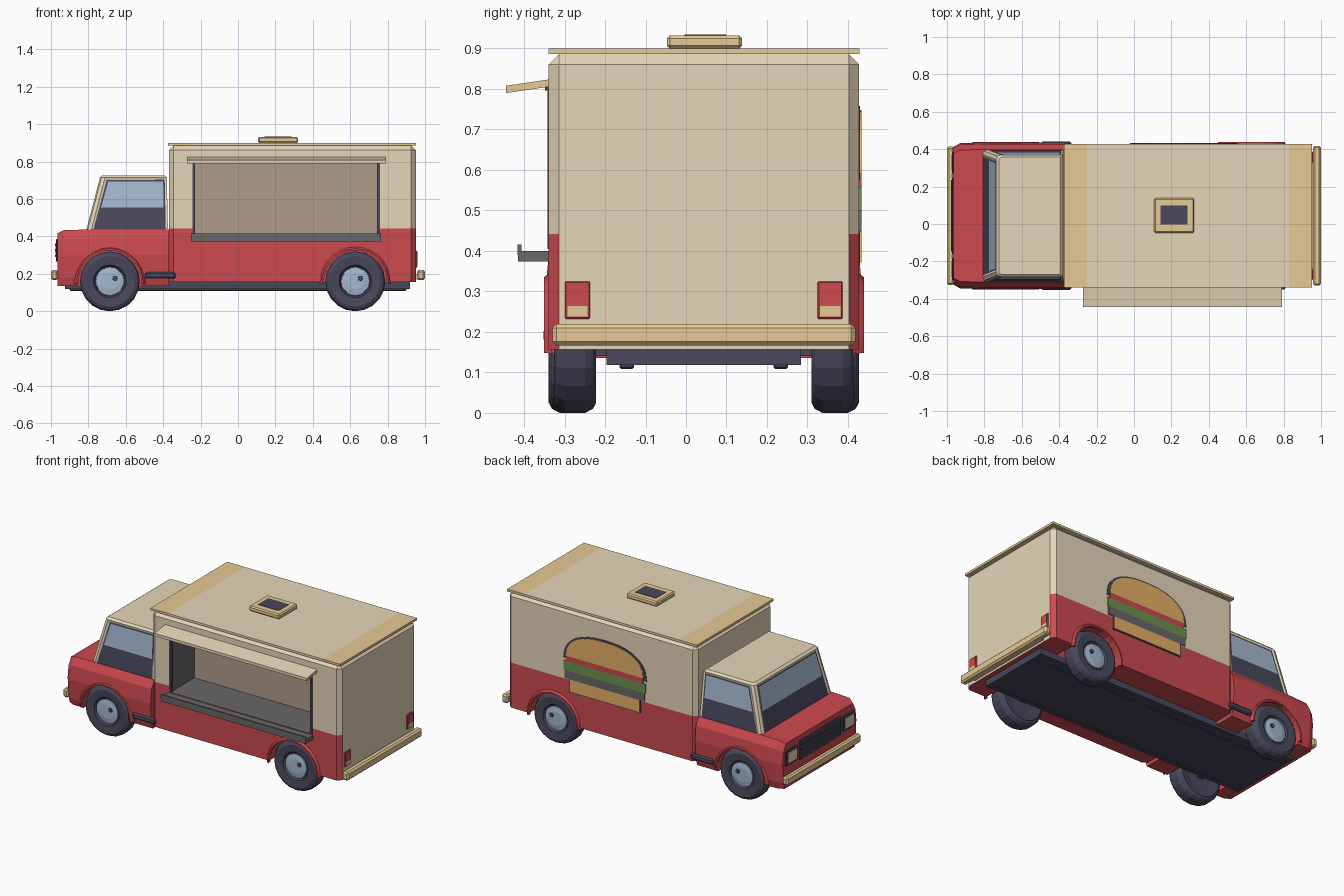
import bpy, bmesh, math

if "Cube" in bpy.data.objects:
    bpy.data.objects.remove(bpy.data.objects["Cube"])

CY = 0.044  # centre line of the truck body


def material(name, r, g, b):
    lin = [((c / 255 + 0.055) / 1.055) ** 2.4 for c in (r, g, b)]
    m = bpy.data.materials.new(name)
    m.diffuse_color = (*lin, 1)
    m.use_nodes = True
    m.node_tree.nodes["Principled BSDF"].inputs["Base Color"].default_value = m.diffuse_color
    return m


RED = material("red paint", 205, 74, 80)
CREAM = material("cream paint", 230, 214, 184)
TAN = material("tan trim", 232, 202, 150)
DARK = material("dark rubber", 74, 72, 92)
GLASS = material("pale glass", 164, 184, 208)
GREY = material("grey metal", 104, 104, 105)
GREEN = material("lettuce green", 108, 146, 78)
BUN = material("bun orange", 230, 176, 104)
BROWN = material("inner wall brown", 176, 156, 138)


def make(name, bm, *mats):
    bmesh.ops.recalc_face_normals(bm, faces=bm.faces)
    me = bpy.data.meshes.new(name)
    for m in mats:
        me.materials.append(m)
    bm.to_mesh(me)
    bm.free()
    ob = bpy.data.objects.new(name, me)
    bpy.context.collection.objects.link(ob)
    return ob


def loft(sections):
    """Closed solid through matching rings of points."""
    bm = bmesh.new()
    rings = [[bm.verts.new(p) for p in s] for s in sections]
    n = len(rings[0])
    for a, b in zip(rings, rings[1:]):
        for i in range(n):
            bm.faces.new((a[i], a[(i + 1) % n], b[(i + 1) % n], b[i]))
    bm.faces.new(rings[0])
    bm.faces.new(rings[-1])
    bmesh.ops.recalc_face_normals(bm, faces=bm.faces)
    return bm


def box(name, x0, x1, y0, y1, z0, z1, mat, bevel=0):
    bm = loft([[(x0, y0, z), (x1, y0, z), (x1, y1, z), (x0, y1, z)] for z in (z0, z1)])
    if bevel:
        bmesh.ops.bevel(bm, geom=bm.edges[:], offset=bevel, segments=1, affect='EDGES')
    return make(name, bm, mat)


def prism(name, pts, y0, y1, mat, pts_end=None):
    """Outline in x and z, extruded along y, optionally to a second outline."""
    return make(name, loft([[(x, y, z) for x, z in p]
                            for p, y in ((pts, y0), (pts_end or pts, y1))]), mat)


def arc(cx, cz, rx, rz, a0, a1, n, power=1.0):
    pts = []
    for i in range(n + 1):
        a = math.radians(a0 + (a1 - a0) * i / n)
        c, s = math.cos(a), math.sin(a)
        pts.append((cx + rx * math.copysign(abs(c) ** power, c),
                    cz + rz * math.copysign(abs(s) ** power, s)))
    return pts


def cut(ob, cutters):
    for c in cutters:
        m = ob.modifiers.new("cut", 'BOOLEAN')
        m.operation, m.solver, m.object = 'DIFFERENCE', 'EXACT', c
    bpy.context.view_layer.update()
    dg = bpy.context.evaluated_depsgraph_get()
    me = bpy.data.meshes.new_from_object(ob.evaluated_get(dg))
    ob.modifiers.clear()
    ob.data = me
    for c in cutters:
        bpy.data.objects.remove(c)


def well_cutters(x):
    return [prism("well_cutter", arc(x, 0.16, 0.172, 0.172, 0, 345, 23),
                  CY + s * 0.24, CY + s * 0.5, RED) for s in (-1, 1)]


# Rear body: chamfered box with wheel wells and a serving hatch recess
bm = loft([[(x, y, z) for x, y in ((-0.370, CY - 0.383), (0.951, CY - 0.383),
                                  (0.951, CY + 0.383), (-0.370, CY + 0.383))]
           for z in (0.157, 0.886)])
edges = [e for e in bm.edges if max(v.co.z for v in e.verts) > 0.5]
bmesh.ops.bevel(bm, geom=edges, offset=0.025, segments=1, affect='EDGES')
body = make("rear_body", bm, CREAM)
hatch = box("hatch_cutter", -0.235, 0.757, -0.6, -0.10, 0.405, 0.795, CREAM)
cut(body, well_cutters(0.627) + [hatch])
bm = bmesh.new()
bm.from_mesh(body.data)
bmesh.ops.bisect_plane(bm, geom=bm.verts[:] + bm.edges[:] + bm.faces[:],
                       plane_co=(0, 0, 0.442), plane_no=(0, 0, 1))
bm.normal_update()
body.data.materials.clear()
for m in (CREAM, RED, BROWN, GREY):
    body.data.materials.append(m)
for f in bm.faces:
    c, n = f.calc_center_median(), f.normal
    inside = -0.24 < c.x < 0.76 and -0.33 < c.y < -0.09 and 0.4 < c.z < 0.8
    if inside:
        f.material_index = 2 if abs(n.y) > 0.9 else 3
    elif c.z < 0.442 and not (abs(n.x) > 0.95 and (c.x > 0.94 or c.x < -0.36)):
        f.material_index = 1
    else:
        f.material_index = 0
bm.to_mesh(body.data)
bm.free()

# Roof sheet with tan ends, and the roof vent
for nm, a, b, m in (("roof_front_end", -0.375, -0.25, TAN), ("roof_middle", -0.25, 0.83, CREAM),
                    ("roof_rear_end", 0.83, 0.953, TAN)):
    box(nm, a, b, CY - 0.384, CY + 0.384, 0.886, 0.90, m)
box("vent_base", 0.107, 0.322, -0.047, 0.138, 0.90, 0.932, TAN, 0.007)
box("vent_grille", 0.142, 0.287, -0.004, 0.099, 0.925, 0.934, DARK)

# Hatch frame, counter and awning
for nm, x in (("hatch_post_front", -0.243), ("hatch_post_rear", 0.744)):
    box(nm, x, x + 0.014, -0.342, -0.325, 0.405, 0.80, DARK)
box("counter", -0.25, 0.764, -0.415, -0.335, 0.374, 0.40, GREY)
box("counter_lip", -0.25, 0.764, -0.416, -0.406, 0.39, 0.416, GREY)
aw = [(-0.335, 0.806), (-0.335, 0.824), (-0.444, 0.808), (-0.444, 0.79)]
bm = loft([[(x, y, z) for y, z in aw] for x in (-0.273, 0.792)])
for f in bm.faces:
    f.material_index = int(abs(f.normal.x) > 0.9)
make("awning", bm, CREAM, TAN)
box("awning_hinge", -0.25, 0.765, -0.348, -0.335, 0.796, 0.808, DARK)

# Lower cab: bulged section lofted from nose to rear body
prof = [(0.37, 0.135), (0.383, 0.18), (0.392, 0.30), (0.383, 0.39), (0.355, 0.437)]
sections = []
for x, sy, dz in ((-0.965, 0.94, -0.02), (-0.93, 0.99, -0.003), (-0.80, 1, 0), (-0.368, 1, 0)):
    half = [(w * sy, z + (dz if z > 0.35 else 0)) for w, z in prof]
    sections.append([(x, CY + w, z) for w, z in half] + [(x, CY - w, z) for w, z in half[::-1]])
cab = make("cab_lower", loft(sections), RED)
cut(cab, well_cutters(-0.685))

# Upper cab: tapered, with inset windows of dark seal and pale upper glass
bm = loft([[(x0, CY - w, z), (x1, CY - w, z), (x1, CY + w, z), (x0, CY + w, z)]
           for x0, x1, w, z in ((-0.82, -0.374, 0.358, 0.40), (-0.735, -0.381, 0.325, 0.727))])
pillars = [e for e in bm.edges if abs(e.verts[0].co.z - e.verts[1].co.z) > 0.1
           and e.verts[0].co.x < -0.6]
bmesh.ops.bevel(bm, geom=pillars, offset=0.026, segments=2, profile=0.5, affect='EDGES')
rim = [e for e in bm.edges if min(v.co.z for v in e.verts) > 0.7]
bmesh.ops.bevel(bm, geom=rim, offset=0.012, segments=1, affect='EDGES')
bm.normal_update()
panes = [f for f in bm.faces if f.calc_area() > 0.04 and (f.normal.x < -0.8 or abs(f.normal.y) > 0.8)]
bmesh.ops.inset_individual(bm, faces=panes, thickness=0.016, depth=-0.004)
for f in panes:
    f.material_index = 1
bmesh.ops.inset_individual(bm, faces=panes, thickness=0.012, depth=0)
for f in panes:
    geom = [f] + list(f.edges) + list(f.verts)
    bmesh.ops.bisect_plane(bm, geom=geom, plane_co=(0, 0, 0.555), plane_no=(0, 0, 1))
bm.normal_update()
for f in bm.faces:
    if f.material_index == 1 and f.calc_area() > 0.02 and f.calc_center_median().z > 0.56:
        f.material_index = 2
make("cab_upper", bm, CREAM, DARK, GLASS)

# Nose: grille with bars and headlights
box("grille", -0.974, -0.955, CY - 0.205, CY + 0.205, 0.265, 0.385, DARK, 0.004)
for i in range(3):
    z = 0.29 + i * 0.03
    box(f"grille_bar_{i + 1}", -0.979, -0.97, CY - 0.19, CY + 0.19, z, z + 0.012, DARK)
for s, side in ((-1, "right"), (1, "left")):
    y = CY + s * 0.285
    box(f"headlight_frame_{side}", -0.973, -0.95, y - 0.058, y + 0.058, 0.275, 0.37, DARK, 0.004)
    box(f"headlight_lens_{side}", -0.977, -0.97, y - 0.042, y + 0.042, 0.29, 0.355, CREAM)
    # Tail lights
    y = CY + s * 0.312
    box(f"tail_light_frame_{side}", 0.94, 0.957, y - 0.031, y + 0.031, 0.232, 0.325, RED, 0.003)
    box(f"tail_light_{side}", 0.95, 0.96, y - 0.025, y + 0.025, 0.264, 0.319, RED)
    box(f"reverse_light_{side}", 0.95, 0.96, y - 0.025, y + 0.025, 0.238, 0.264, TAN)
    # Side step below the door and chassis rail
    y0, y1 = sorted((CY + s * 0.33, CY + s * 0.396))
    box(f"step_{side}", -0.497, -0.335, y0, y1, 0.174, 0.21, DARK, 0.008)
    y = CY + s * 0.19
    box(f"chassis_rail_{side}", -0.90, 0.90, y - 0.018, y + 0.018, 0.108, 0.13, DARK, 0.005)

# Bumpers and chassis
box("front_bumper", -1.0, -0.962, CY - 0.37, CY + 0.37, 0.166, 0.22, TAN, 0.01)
box("rear_bumper", 0.957, 1.0, CY - 0.374, CY + 0.374, 0.166, 0.22, TAN, 0.01)
box("rear_bumper_mount", 0.93, 0.965, CY - 0.3, CY + 0.3, 0.17, 0.2, TAN)
box("chassis", -0.925, 0.92, CY - 0.24, CY + 0.24, 0.118, 0.165, DARK)


# Wheels: lathed tyre, pale hub and small off-centre cap
def lathe(name, prof, x, y, s, mat, n=20, cz=0.16):
    bm = loft([[(x + r * math.cos(2 * math.pi * i / n), y + s * d, cz + r * math.sin(2 * math.pi * i / n))
                for i in range(n)] for r, d in prof])
    return make(name, bm, mat)


TYRE = [(0.085, -0.045), (0.135, -0.052), (0.15, -0.044), (0.16, -0.025), (0.16, 0.025),
        (0.15, 0.044), (0.135, 0.052), (0.088, 0.047), (0.08, 0.036)]
for end, x, off in (("front", -0.685, 0.331), ("rear", 0.627, 0.318)):
    for s, side in ((-1, "right"), (1, "left")):
        y = CY + s * off
        lathe(f"{end}_tyre_{side}", TYRE, x, y, s, DARK)
        lathe(f"{end}_hub_{side}", [(0.075, 0.03), (0.074, 0.042), (0.045, 0.047)], x, y, s, GLASS)
        lathe(f"{end}_hub_cap_{side}", [(0.015, 0.04), (0.013, 0.053)], x + 0.027, y, s, DARK, 8, 0.176)
        # Wheel arch flare, tapering outwards
        inner = arc(x, 0.16, 0.168, 0.166, 184, -4, 14)
        wide = arc(x, 0.16, 0.192, 0.19, -4, 184, 14) + inner
        slim = arc(x, 0.16, 0.177, 0.175, -4, 184, 14) + inner
        prism(f"{end}_arch_{side}", wide, CY + s * 0.375, CY + s * 0.395, RED, slim)
    box(f"{end}_axle", x - 0.02, x + 0.02, CY - 0.3, CY + 0.3, 0.14, 0.18, DARK)

# Burger sign on the far side: thin plates over a dark backing
BX, Y0 = 0.267, CY + 0.381


def slab(z0, z1, w):
    return [(BX - w, z0), (BX + w, z0), (BX + w, z1), (BX - w, z1)]


prism("sign_backing_top", arc(BX, 0.575, 0.292, 0.183, 0, 180, 14, 0.85), Y0, Y0 + 0.005, DARK)
prism("sign_backing_low", slab(0.365, 0.575, 0.25), Y0, Y0 + 0.005, DARK)
prism("sign_top_bun", arc(BX, 0.592, 0.27, 0.156, 0, 180, 14, 0.85), Y0, Y0 + 0.008, BUN)
prism("sign_tomato", slab(0.558, 0.592, 0.27), Y0, Y0 + 0.008, RED)
prism("sign_lettuce", slab(0.50, 0.558, 0.287), Y0, Y0 + 0.008, GREEN)
prism("sign_patty", slab(0.448, 0.50, 0.28), Y0, Y0 + 0.008, GREY)
prism("sign_bottom_bun", slab(0.372, 0.448, 0.24), Y0, Y0 + 0.008, BUN)
